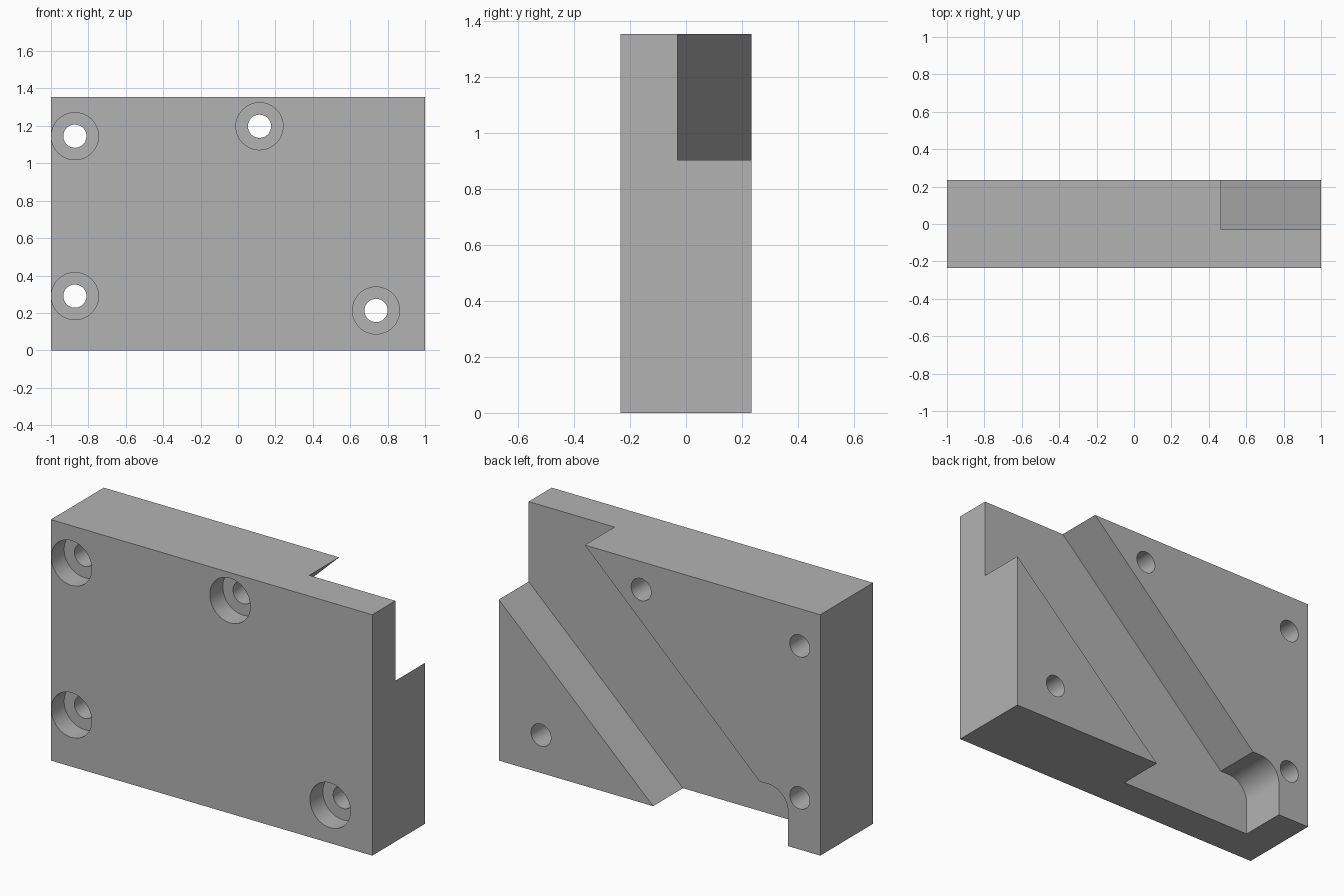
import bpy
import bmesh
import math

if "Cube" in bpy.data.objects:
    bpy.data.objects.remove(bpy.data.objects["Cube"], do_unlink=True)

HALF_DEPTH, HEIGHT = 0.235, 1.355
FLOOR_Y = -0.03          # depth of the diagonal channel
BORE_DEPTH = 0.115


def finish(name, bm):
    bmesh.ops.recalc_face_normals(bm, faces=bm.faces)
    mesh = bpy.data.meshes.new(name)
    bm.to_mesh(mesh)
    bm.free()
    obj = bpy.data.objects.new(name, mesh)
    bpy.context.collection.objects.link(obj)
    return obj


def prism(name, outline, y0, y1):
    """Extrude an (x, z) outline from y0 to y1."""
    bm = bmesh.new()
    face = bm.faces.new([bm.verts.new((x, y0, z)) for x, z in outline])
    ext = bmesh.ops.extrude_face_region(bm, geom=[face])["geom"]
    verts = [v for v in ext if isinstance(v, bmesh.types.BMVert)]
    bmesh.ops.translate(bm, verts=verts, vec=(0, y1 - y0, 0))
    return finish(name, bm)


def circle(x, z, radius, start=0, sweep=360, count=48):
    angles = [math.radians(start + sweep * i / count) for i in range(count)]
    return [(x + radius * math.cos(a), z + radius * math.sin(a)) for a in angles]


def cut(target, cutter):
    mod = target.modifiers.new(cutter.name, "BOOLEAN")
    mod.operation, mod.solver, mod.object = "DIFFERENCE", "EXACT", cutter
    bpy.context.view_layer.objects.active = target
    bpy.ops.object.modifier_apply(modifier=mod.name)
    bpy.data.objects.remove(cutter, do_unlink=True)


# Rectangular plate
plate = prism("mounting_plate", [(-1, 0), (1, 0), (1, HEIGHT), (-1, HEIGHT)],
              -HALF_DEPTH, HALF_DEPTH)

# Diagonal channel across the back, with a rounded lower corner
over = 0.1
slope_low, slope_high = 0.943, 0.956
channel = [(0.04 - over / slope_low, -over),
           (1 + over, 0.905 + over * slope_low),
           (1 + over, HEIGHT + over),
           (0.465 + over / slope_high, HEIGHT + over),
           (-0.622, 0.316)]
channel += circle(-0.675, 0.191, 0.125, 90, 90, 16)
channel += [(-0.8, 0.191), (-0.8, -over)]
cut(plate, prism("channel_cutter", channel, FLOOR_Y, HALF_DEPTH + over))

# Counterbored screw holes, opening wide at the front
for x, z in [(-0.872, 1.145), (0.115, 1.198), (-0.872, 0.29), (0.738, 0.213)]:
    cut(plate, prism("bore_cutter", circle(x, z, 0.126),
                     -HALF_DEPTH - over, -HALF_DEPTH + BORE_DEPTH))
    cut(plate, prism("hole_cutter", circle(x, z, 0.062),
                     -HALF_DEPTH - over, HALF_DEPTH + over))

# Plain grey finish
grey = bpy.data.materials.new("plain_grey")
grey.use_nodes = True
colour = (0.45, 0.45, 0.45, 1)
grey.diffuse_color = colour
grey.node_tree.nodes["Principled BSDF"].inputs["Base Color"].default_value = colour
plate.data.materials.clear()
plate.data.materials.append(grey)

bpy.ops.object.select_all(action="DESELECT")
plate.select_set(True)
bpy.context.view_layer.objects.active = plate
bpy.ops.object.shade_smooth_by_angle(angle=math.radians(30))
